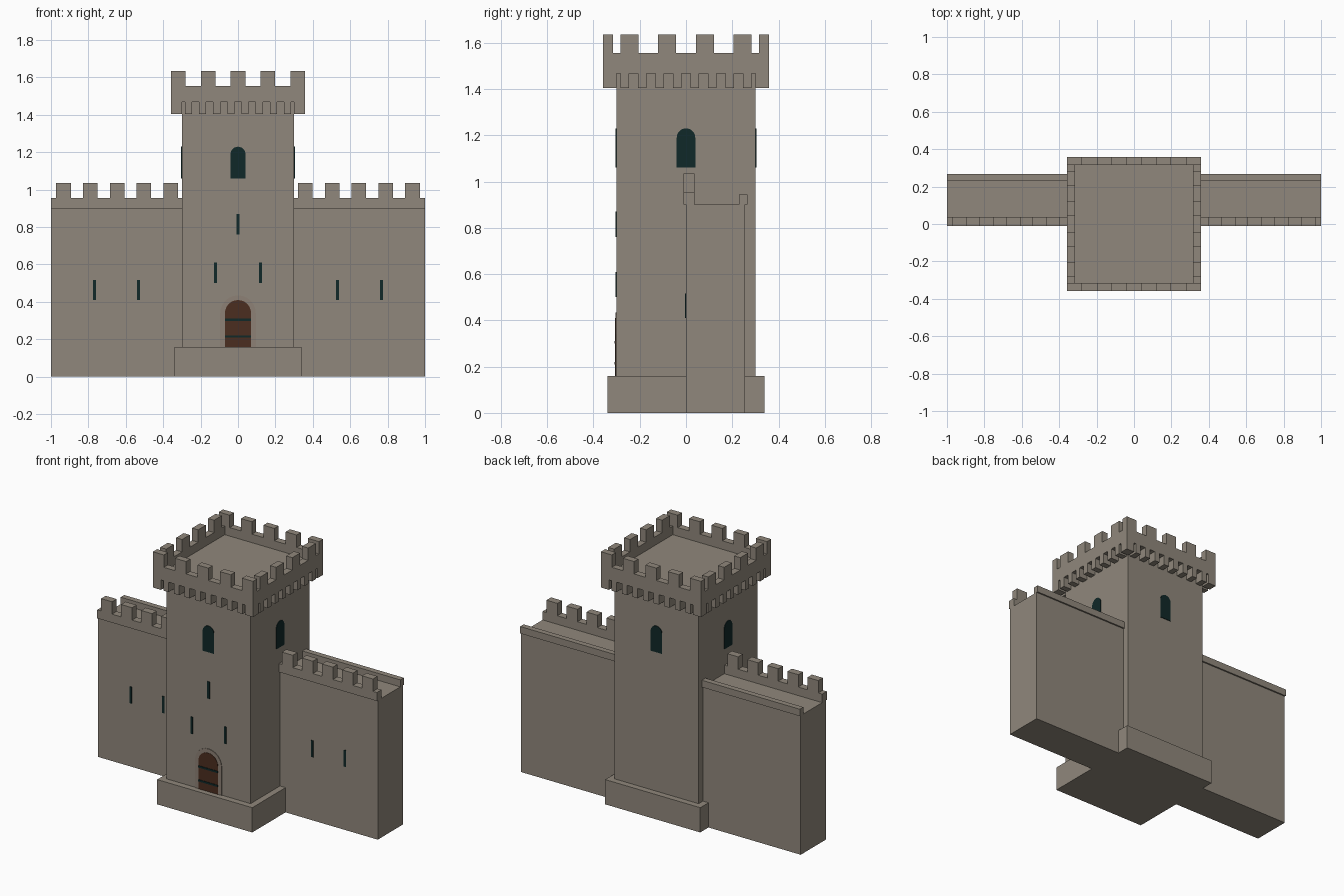
import bpy, bmesh
from math import pi, cos, sin
from mathutils import Matrix

cube = bpy.data.objects.get("Cube")
if cube:
    bpy.data.objects.remove(cube, do_unlink=True)


def material(name, rgb):
    m = bpy.data.materials.new(name)
    m.use_nodes = True
    m.diffuse_color = (*rgb, 1)
    bsdf = next(n for n in m.node_tree.nodes if n.type == 'BSDF_PRINCIPLED')
    bsdf.inputs["Base Color"].default_value = (*rgb, 1)
    bsdf.inputs["Roughness"].default_value = 0.9
    return m


STONE = material("stone", (0.28, 0.245, 0.2))
TRIM = material("door_surround_stone", (0.27, 0.22, 0.18))
DARK = material("dark_opening", (0.005, 0.021, 0.021))
WOOD = material("door_wood", (0.07, 0.026, 0.014))


def finish(name, bm, mat):
    bmesh.ops.recalc_face_normals(bm, faces=bm.faces)
    me = bpy.data.meshes.new(name)
    bm.to_mesh(me)
    bm.free()
    me.materials.append(mat)
    ob = bpy.data.objects.new(name, me)
    bpy.context.collection.objects.link(ob)
    return ob


def boxes(name, mat, spans):
    """One object from boxes given as (x0, x1, y0, y1, z0, z1)."""
    bm = bmesh.new()
    for x0, x1, y0, y1, z0, z1 in spans:
        mtx = Matrix.Translation(((x0 + x1) / 2, (y0 + y1) / 2, (z0 + z1) / 2))
        mtx = mtx @ Matrix.Diagonal((x1 - x0, y1 - y0, z1 - z0, 1))
        bmesh.ops.create_cube(bm, size=1, matrix=mtx)
    return finish(name, bm, mat)


def arch_plate(name, mat, half, z0, top, front, turn=0, depth=0.008):
    """Round-headed plate facing -y, turned about z."""
    spring = top - half
    pts = [(-half, z0), (half, z0)]
    pts += [(half * cos(a * pi / 12), spring + half * sin(a * pi / 12)) for a in range(13)]
    bm = bmesh.new()
    face = bm.faces.new([bm.verts.new((x, front, z)) for x, z in pts])
    ext = bmesh.ops.extrude_face_region(bm, geom=[face])
    verts = [g for g in ext["geom"] if isinstance(g, bmesh.types.BMVert)]
    bmesh.ops.translate(bm, verts=verts, vec=(0, depth, 0))
    bmesh.ops.rotate(bm, verts=bm.verts, matrix=Matrix.Rotation(turn, 3, 'Z'))
    return finish(name, bm, mat)


def slits(name, centres, z0, z1, front):
    boxes(name, DARK, [(x - .008, x + .008, front, front + .008, z0, z1) for x in centres])


# Keep
T, R, IN = 0.30, 0.358, 0.315
boxes("tower_base", STONE, [(-.34, .34, -.34, .34, 0, .16)])
boxes("tower_body", STONE, [(-T, T, -T, T, .16, 1.47)])
boxes("tower_deck", STONE, [(-R, R, -R, R, 1.468, 1.5)])

# Corbels under the overhanging deck
corbels = []
for i in range(8):
    c = -.265 + i * .53 / 7
    a, b = c - .019, c + .019
    for s in (-1, 1):
        lo, hi = sorted((s * T, s * R))
        corbels += [(a, b, lo, hi, 1.404, 1.468), (lo, hi, a, b, 1.404, 1.468)]
for sx in (-1, 1):
    for sy in (-1, 1):
        corbels.append((*sorted((sx * T, sx * R)), *sorted((sy * T, sy * R)), 1.404, 1.468))
boxes("tower_corbels", STONE, corbels)

# Tower parapet and merlons
parapet, merlons = [], []
for s in (-1, 1):
    lo, hi = sorted((s * IN, s * R))
    parapet += [(-R, R, lo, hi, 1.5, 1.555), (lo, hi, -IN, IN, 1.5, 1.555)]
    merlons += [(c - .039, c + .039, lo, hi, 1.555, 1.635) for c in (-.319, -.16, 0, .16, .319)]
    merlons += [(lo, hi, c - .039, c + .039, 1.555, 1.635) for c in (-.245, -.082, .082, .245)]
boxes("tower_parapet", STONE, parapet)
boxes("tower_merlons", STONE, merlons)

# Curtain walls on both sides
for side, s in (("left", 1), ("right", -1)):
    lo, hi = sorted((s * T, s * 1.0))
    boxes(side + "_wall", STONE, [(lo, hi, 0, .256, 0, .9)])
    boxes(side + "_wall_parapet", STONE, [(lo, hi, -.01, .037, .9, .955)])
    boxes(side + "_wall_back_lip", STONE, [(lo, hi, .23, .266, .9, .945)])
    centres = [s * (.36 + i * .1433) for i in range(5)]
    boxes(side + "_wall_merlons", STONE,
          [(c - .039, c + .039, -.01, .037, .955, 1.035) for c in centres])
    slits(side + "_wall_slits", (s * .532, s * .766), .41, .517, -.004)

# Tower openings
for i, side in enumerate(("front", "left", "back", "right")):
    arch_plate(side + "_window", DARK, .04, 1.06, 1.23, -.304, i * pi / 2)
slits("tower_upper_slit", (0,), .76, .87, -.304)
slits("tower_lower_slits", (-.12, .12), .5, .61, -.304)

# Door
arch_plate("door_surround", TRIM, .095, .16, .435, -.304)
arch_plate("door", WOOD, .07, .16, .41, -.306)
boxes("door_bands", DARK, [(-.07, .07, -.309, -.302, z - .006, z + .006) for z in (.215, .305)])
